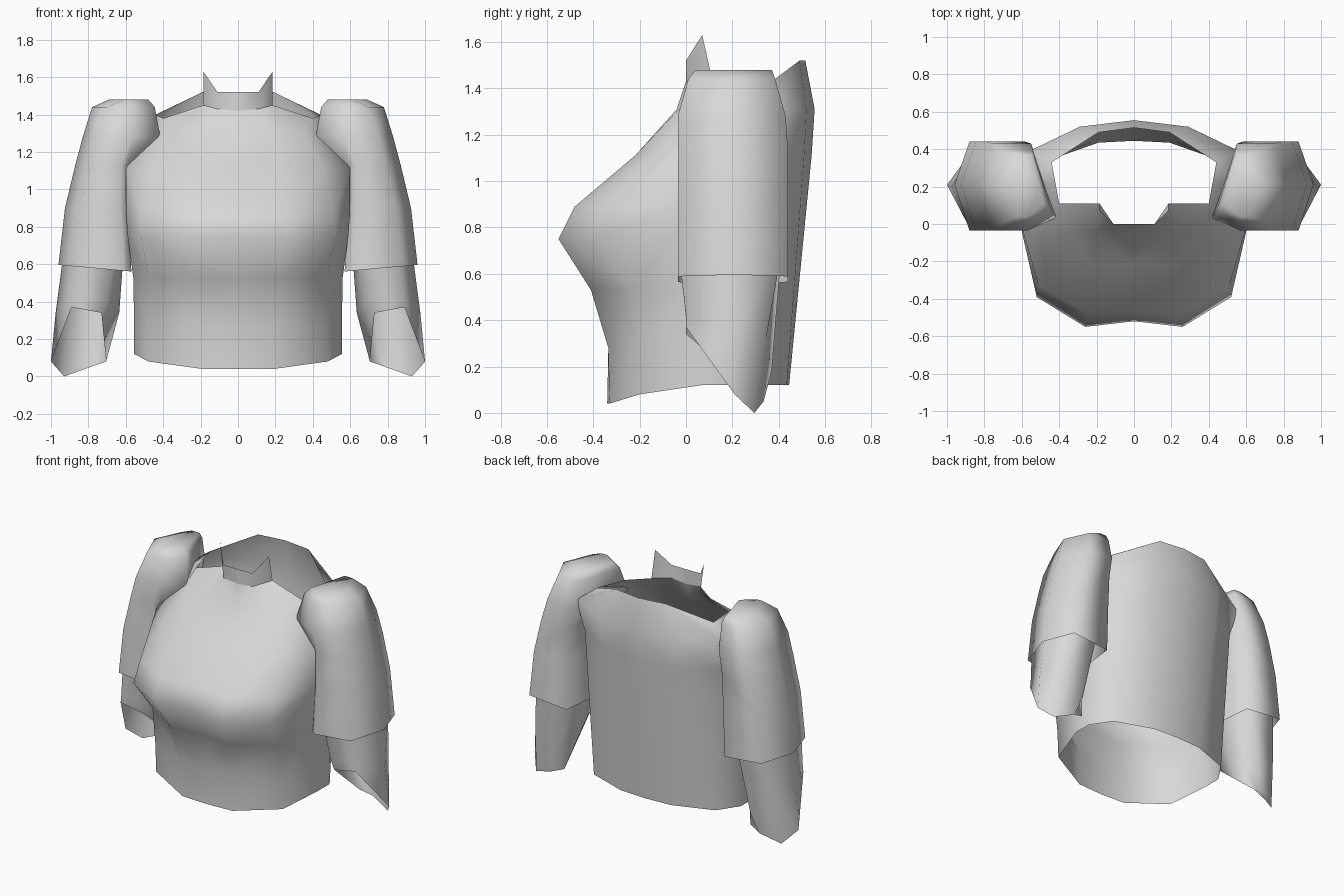
import bpy
import bmesh

cube = bpy.data.objects.get("Cube")
if cube:
    bpy.data.objects.remove(cube, do_unlink=True)

GREY = (0.69, 0.69, 0.69, 1.0)
cloth = bpy.data.materials.new("light grey")
cloth.use_nodes = True
cloth.diffuse_color = GREY
cloth.node_tree.nodes["Principled BSDF"].inputs["Base Color"].default_value = GREY


def loft(name, rings, closed=True, cap=False):
    """Skin stacked rings, bottom to top, and mirror the result across x."""
    bm = bmesh.new()
    rows = [[bm.verts.new(point) for point in ring] for ring in rings]
    count = len(rows[0])
    for low, high in zip(rows, rows[1:]):
        for i in range(count if closed else count - 1):
            j = (i + 1) % count
            bm.faces.new((low[i], low[j], high[j], high[i]))
    if cap:
        bm.faces.new(rows[-1])
    mesh = bpy.data.meshes.new(name)
    bm.to_mesh(mesh)
    bm.free()
    mesh.materials.append(cloth)
    mesh.shade_smooth()
    obj = bpy.data.objects.new(name, mesh)
    bpy.context.collection.objects.link(obj)
    mirror = obj.modifiers.new("Mirror", "MIRROR")
    mirror.merge_threshold = 0.001


def mix(a, b, t):
    return a + (b - a) * t


# Torso: half sections from the front centre round to the back centre
HEM_Z, ARMPIT_Z = 0.12, 1.11
BACK_LOW = [(0.555, 0.2), (0.46, 0.34), (0.19, 0.435), (0, 0.445)]
BACK_HIGH = [(0.56, 0.2), (0.5, 0.38), (0.27, 0.51), (0, 0.542)]
FRONTS = [
    (0.12, [(0, -0.34), (0.19, -0.33), (0.48, -0.2), (0.555, 0.07)]),
    (0.28, [(0, -0.335), (0.2, -0.335), (0.48, -0.21), (0.555, 0.05)]),
    (0.53, [(0, -0.38), (0.22, -0.41), (0.48, -0.24), (0.56, 0.03)]),
    (0.75, [(0, -0.52), (0.26, -0.55), (0.52, -0.39), (0.59, -0.05)]),
    (0.89, [(0, -0.46), (0.25, -0.48), (0.51, -0.33), (0.6, -0.04)]),
    (1.11, [(0, -0.22), (0.23, -0.22), (0.46, -0.15), (0.6, -0.02)]),
]
HEM_DROP = [0.08, 0.08, 0.04, 0]
YOKE = [(0, -0.04), (0.2, -0.04), (0.35, -0.03), (0.42, 0.06),
        (0.55, 0.2), (0.56, 0.39), (0.29, 0.52), (0, 0.555)]

torso = []
for level, (z, front) in enumerate(FRONTS):
    t = (z - HEM_Z) / (ARMPIT_Z - HEM_Z)
    ring = [(x, y, z - (drop if level == 0 else 0))
            for (x, y), drop in zip(front, HEM_DROP)]
    ring += [(mix(a[0], b[0], t), mix(a[1], b[1], t), z)
             for a, b in zip(BACK_LOW, BACK_HIGH)]
    torso.append(ring)
torso.append([(x, y, 1.31) for x, y in YOKE])
neck_front = [(0, 0, 1.42), (0.11, 0, 1.43), (0.185, 0.11, 1.45)]
torso.append(neck_front + [(0.4, 0.11, 1.38), (0.42, 0.22, 1.39),
                           (0.44, 0.33, 1.4), (0.19, 0.49, 1.52), (0, 0.515, 1.52)])
loft("torso", torso, closed=False)

# Stand collar with raised points
loft("collar", [neck_front, [(0, 0, 1.52), (0.11, 0, 1.52), (0.185, 0.07, 1.63)]],
     closed=False)


# Upper sleeves: height, inner front x, inner back x, outer x, front y, back y
def sleeve_ring(z, inner_front, inner_back, outer, front, back):
    corner = outer - 0.08
    section = [(inner_front, front + (0.03 if z < 1.2 else 0.07)),
               (max(inner_front + 0.04, 0.57), front),
               (corner, front), (outer, 0.21), (corner, back),
               (inner_back, back),
               ((inner_front + inner_back) / 2 - 0.01, 0.2)]
    slant = 0.09 if z < 0.7 else 0
    return [(x, y, z + slant * (x - 0.78)) for x, y in section]


SLEEVE = [
    (0.58, 0.57, 0.6, 0.96, -0.035, 0.44),
    (0.9, 0.59, 0.59, 0.925, -0.035, 0.44),
    (1.13, 0.585, 0.58, 0.87, -0.035, 0.44),
    (1.28, 0.415, 0.55, 0.83, -0.035, 0.43),
    (1.44, 0.445, 0.54, 0.78, 0.01, 0.385),
    (1.48, 0.48, 0.55, 0.69, 0.04, 0.37),
]
loft("upper_sleeves", [sleeve_ring(*row) for row in SLEEVE], cap=True)

# Forearm sleeves with a slanted open cuff
CUFF = [(0.73, 0, 0.34), (0.89, 0, 0.37), (1.0, 0.21, 0.08),
        (0.93, 0.295, 0), (0.79, 0.335, 0.05), (0.705, 0.31, 0.08)]
FOREARM = [(0.7, 0, 0.41), (0.885, 0, 0.42), (0.975, 0.2, 0.34),
           (0.9, 0.345, 0.32), (0.75, 0.37, 0.18), (0.635, 0.22, 0.34)]
ELBOW = [(x, y, 0.68) for x, y in ((0.66, -0.03), (0.85, -0.03), (0.93, 0.2),
                                   (0.85, 0.41), (0.66, 0.41), (0.61, 0.2))]
loft("forearm_sleeves", [CUFF, FOREARM, ELBOW])
